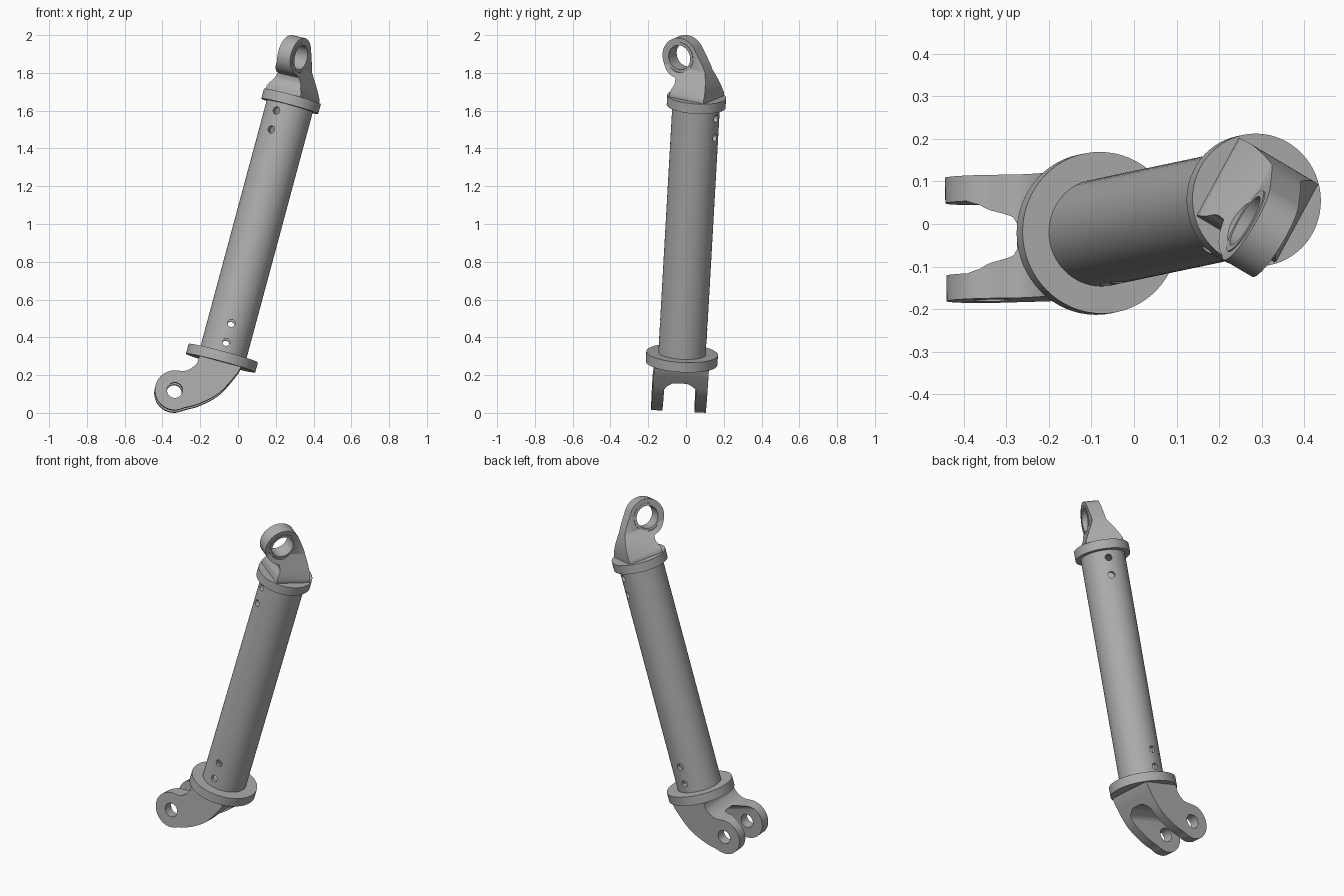
import bpy, bmesh, math
from mathutils import Matrix, Vector

cube = bpy.data.objects.get("Cube")
if cube:
    bpy.data.objects.remove(cube)

# One plain metal grey
grey = bpy.data.materials.new("metal_grey")
grey.use_nodes = True
colour = (0.42, 0.42, 0.42, 1)
grey.diffuse_color = colour
grey.node_tree.nodes["Principled BSDF"].inputs["Base Color"].default_value = colour

# Leaning frame: local z runs along the strut, origin at the lower flange
axis = Vector((0.2595, 0.0546, 0.964)).normalized()
side_dir = Vector((0, 1, 0)).cross(axis).normalized()
FRAME = Matrix((side_dir, axis.cross(side_dir), axis)).transposed().to_4x4()
FRAME.translation = (-0.085, -0.022, 0.29)
TOP = 1.41          # upper flange height along the strut
LUG_TURN = 60       # heading of the upper lug's profile plane


def upright(degrees, lift=0):
    """Stand a flat profile up, its first axis heading by degrees."""
    return (Matrix.Translation((0, 0, lift)) @ Matrix.Rotation(math.radians(degrees), 4, 'Z')
            @ Matrix.Rotation(math.pi / 2, 4, 'X'))


def arc(cx, cy, r, start, end, n=32):
    angles = [math.radians(start + (end - start) * i / n) for i in range(n + 1)]
    return [(cx + r * math.cos(a), cy + r * math.sin(a)) for a in angles]


def circle(r, cx=0, cy=0, n=64):
    return arc(cx, cy, r, 0, 360, n)[:-1]


def curve(points, steps=5):
    """Smooth path through the points."""
    p = [Vector(q) for q in [points[0]] + points + [points[-1]]]
    path = []
    for a, b, c, d in zip(p, p[1:], p[2:], p[3:]):
        for i in range(steps):
            t = i / steps
            path.append(tuple(b + (c - a) * (t / 2) + (a * 2 - b * 5 + c * 4 - d) * (t * t / 2)
                              + (b * 3 - a - c * 3 + d) * (t ** 3 / 2)))
    return path + [points[-1]]


def prism(name, outline, half, place):
    """Extrude an outline both ways along its normal."""
    bm = bmesh.new()
    face = bm.faces.new([bm.verts.new((x, y, -half)) for x, y in outline])
    new = bmesh.ops.extrude_face_region(bm, geom=[face])["geom"]
    bmesh.ops.translate(bm, vec=(0, 0, 2 * half),
                        verts=[v for v in new if isinstance(v, bmesh.types.BMVert)])
    bmesh.ops.recalc_face_normals(bm, faces=bm.faces)
    bm.transform(FRAME @ place)
    mesh = bpy.data.meshes.new(name)
    bm.to_mesh(mesh)
    bm.free()
    mesh.materials.append(grey)
    obj = bpy.data.objects.new(name, mesh)
    bpy.context.collection.objects.link(obj)
    return obj


def select(obj):
    bpy.ops.object.select_all(action='DESELECT')
    obj.select_set(True)
    bpy.context.view_layer.objects.active = obj


def carve(obj, cutter, operation='DIFFERENCE'):
    mod = obj.modifiers.new("cut", 'BOOLEAN')
    mod.operation, mod.object, mod.solver = operation, cutter, 'EXACT'
    select(obj)
    bpy.ops.object.modifier_apply(modifier=mod.name)
    bpy.data.objects.remove(cutter)


def mirrored(half_section):
    return half_section + [(-x, y) for x, y in reversed(half_section)]


parts = []

# Hollow tube with two pairs of cross-drilled holes
middle = Matrix.Translation((0, 0, TOP / 2))
tube = prism("tube", circle(0.126), TOP / 2, middle)
carve(tube, prism("bore", circle(0.105), TOP / 2 - 0.02, middle))
for heading, heights in ((0, (0.081, 0.185)), (-30, (1.233, 1.337))):
    for height in heights:
        carve(tube, prism("drill", circle(0.02, n=24), 0.3, upright(heading, height)))
parts.append(tube)

# Flanges
parts.append(prism("lower_flange", circle(0.19), 0.027, Matrix()))
parts.append(prism("upper_flange", circle(0.156), 0.027, Matrix.Translation((0, 0, TOP))))

# Lower fork: curved side profile, slot and pin hole
pin = (-0.197, -0.237)
upper_edge = curve([(-0.118, -0.015), (-0.122, -0.07), (-0.16, -0.118), (-0.215, -0.134)])
lower_edge = curve([(-0.125, -0.314), (-0.049, -0.269), (0.034, -0.19),
                    (0.089, -0.087), (0.108, -0.036), (0.112, -0.015)])
fork = prism("lower_fork", upper_edge + arc(*pin, 0.105, 105, 308) + lower_edge, 0.145, upright(0))
slot = mirrored([(0.085, -0.5), (0.085, -0.165), (0.075, -0.145), (0.045, -0.124), (0.03, -0.12)])
carve(fork, prism("slot", slot, 0.5, upright(90)))
carve(fork, prism("pin_hole", circle(0.041, *pin, n=40), 0.3, upright(0)))
parts.append(fork)

# Upper lug: curved profile trimmed to a slab that flares into a square base
eye = (-0.094, 0.232)
front_edge = curve([(-0.106, 0.015), (-0.104, 0.06), (-0.092, 0.095), (-0.098, 0.125)])
back_edge = curve([(-0.008, 0.292), (0.05, 0.205), (0.08, 0.14), (0.098, 0.08), (0.106, 0.015)])
lug_plane = upright(LUG_TURN, TOP)
lug = prism("upper_lug", front_edge + arc(*eye, 0.105, 255, 38) + back_edge, 0.108, lug_plane)
flare = mirrored([(0.108, 0), (0.108, 0.045), (0.04, 0.178), (0.04, 0.5)])
carve(lug, prism("flare", flare, 0.4, upright(LUG_TURN - 90, TOP)), 'INTERSECT')
carve(lug, prism("eye_hole", circle(0.08, *eye), 0.3, lug_plane))
parts.append(lug)

# Bushing in the eye
bushing = prism("eye_bushing", circle(0.082, *eye), 0.043, lug_plane)
carve(bushing, prism("bushing_hole", circle(0.066, *eye), 0.3, lug_plane))
parts.append(bushing)

for part in parts:
    select(part)
    bpy.ops.object.shade_smooth_by_angle(angle=math.radians(30))
